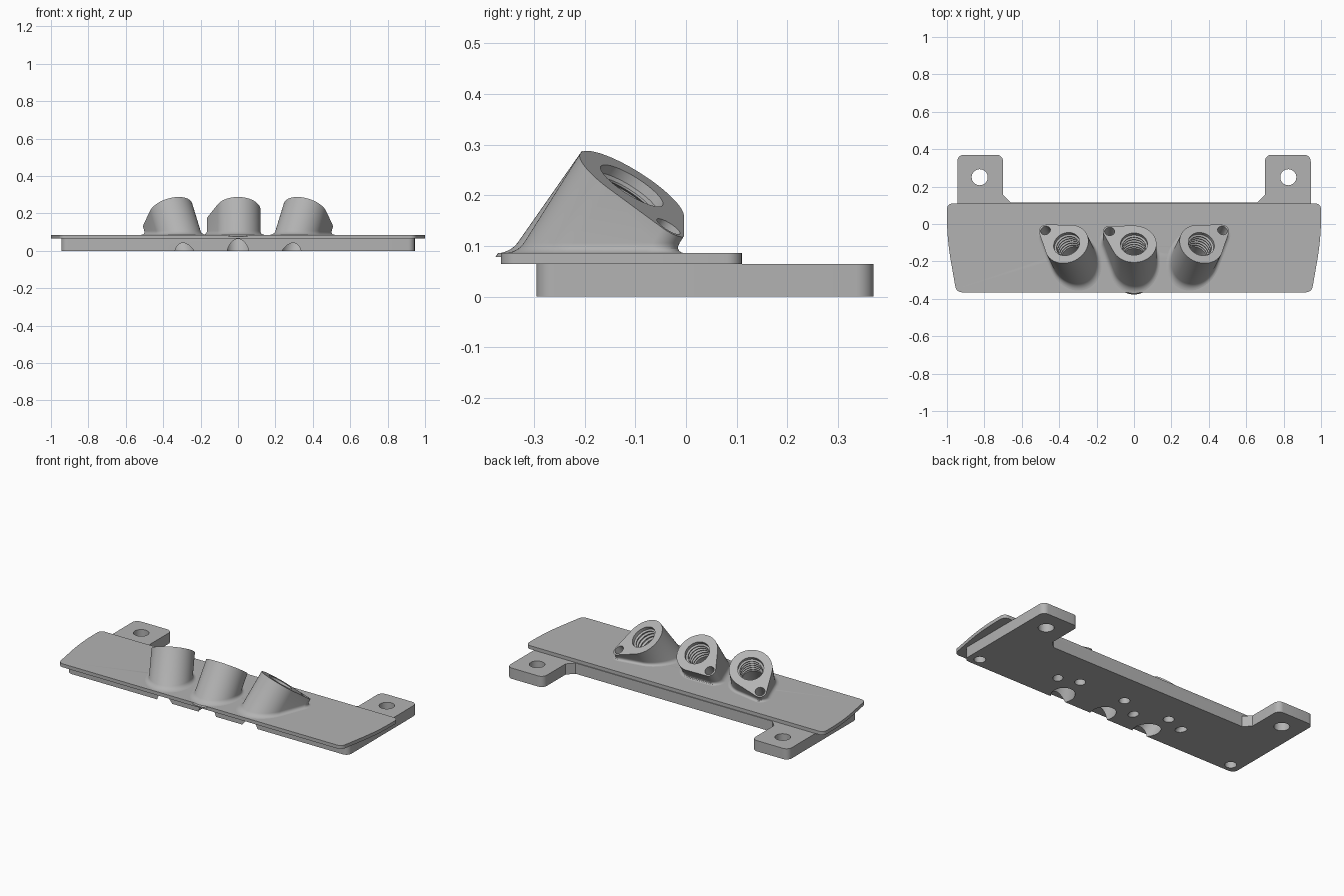
import bpy
import bmesh
from math import sin, cos, tan, pi, radians
from mathutils import Vector

if "Cube" in bpy.data.objects:
    bpy.data.objects.remove(bpy.data.objects["Cube"])

GREY = (0.45, 0.45, 0.45, 1)
grey = bpy.data.materials.new("plain_grey")
grey.use_nodes = True
grey.diffuse_color = GREY
grey.node_tree.nodes["Principled BSDF"].inputs["Base Color"].default_value = GREY

BASE_TOP, PLATE_TOP = 0.065, 0.086
TILT = radians(35)


def loft(bm, rings):
    """Skin a stack of equal rings and cap both ends."""
    loops = [[bm.verts.new(p) for p in ring] for ring in rings]
    n = len(loops[0])
    for a, b in zip(loops, loops[1:]):
        for i in range(n):
            j = (i + 1) % n
            bm.faces.new((a[i], a[j], b[j], b[i]))
    bm.faces.new(loops[0])
    bm.faces.new(loops[-1])


def make_object(name, bm):
    bmesh.ops.recalc_face_normals(bm, faces=bm.faces)
    mesh = bpy.data.meshes.new(name)
    bm.to_mesh(mesh)
    bm.free()
    mesh.materials.append(grey)
    obj = bpy.data.objects.new(name, mesh)
    bpy.context.collection.objects.link(obj)
    return obj


def rounded(corners, steps=8):
    """Outline with every (x, y, radius) corner replaced by an arc."""
    out = []
    for i, (x, y, r) in enumerate(corners):
        p = Vector((x, y))
        d0 = (Vector(corners[i - 1][:2]) - p).normalized()
        d1 = (Vector(corners[(i + 1) % len(corners)][:2]) - p).normalized()
        if r == 0:
            out.append(p)
            continue
        half = d0.angle(d1) / 2
        centre = p + (d0 + d1).normalized() * (r / sin(half))
        start = p + d0 * (r / tan(half)) - centre
        end = p + d1 * (r / tan(half)) - centre
        sweep = pi - 2 * half
        for k in range(steps + 1):
            t = k / steps
            out.append(centre + (start * sin((1 - t) * sweep) + end * sin(t * sweep)) / sin(sweep))
    return out


def slab(name, half_outline, z0, z1):
    """Extrude an outline mirrored across x."""
    mirrored = [(-x, y, r) for x, y, r in reversed(half_outline)]
    outline = rounded(half_outline + mirrored)
    bm = bmesh.new()
    loft(bm, [[(p.x, p.y, z) for p in outline] for z in (z0, z1)])
    return make_object(name, bm)


class Neck:
    """Frame of one tilted tube: centre of its top face, axis and face directions."""

    def __init__(self, name, x, yaw, lug):
        self.name = name
        self.lug = lug
        self.top = Vector((x, -0.107, 0.219))
        h = Vector((sin(yaw), cos(yaw), 0))
        self.u = Vector((cos(yaw), -sin(yaw), 0))
        self.v = h * cos(TILT) - Vector((0, 0, sin(TILT)))
        self.axis = h * sin(TILT) + Vector((0, 0, cos(TILT)))

    def at(self, u, v, t=0):
        return self.top + self.u * u + self.v * v + self.axis * t

    def ring(self, offset=0, z=None):
        """Teardrop around tube and lug, slid along the axis to height z."""
        points = []
        for i in range(96):
            a = 2 * pi * i / 96
            n = Vector((cos(a), sin(a)))
            c, r = max(((Vector((0, 0)), 0.12), (Vector(self.lug), 0.036)),
                       key=lambda k: k[0].dot(n) + k[1])
            q = c + n * (r + offset)
            p = self.at(q.x, q.y)
            if z is not None:
                p += self.axis * ((z - p.z) / self.axis.z)
            points.append(p)
        return points

    def body(self):
        fillet = 0.02
        rings = [self.ring()]
        for k in range(6):
            a = k * pi / 10
            rings.append(self.ring(fillet * (1 - cos(a)), PLATE_TOP + fillet * (1 - sin(a))))
        rings.append(self.ring(fillet, PLATE_TOP - 0.008))
        bm = bmesh.new()
        loft(bm, rings)
        return make_object(self.name, bm)

    def bore(self, bm, centre, profile, n=48):
        """Turned cutter along the axis from (radius, distance) pairs."""
        loft(bm, [[self.at(centre[0] + r * cos(2 * pi * i / n),
                           centre[1] + r * sin(2 * pi * i / n), t) for i in range(n)]
                  for r, t in profile])


def drill(bm, x, y, r, z0, z1, n=32):
    loft(bm, [[(x + r * cos(2 * pi * i / n), y + r * sin(2 * pi * i / n), z)
               for i in range(n)] for z in (z0, z1)])


# Base with two rear mounting tabs, and the overhanging cover plate
base = slab("base", [(0.945, -0.295, 0.035), (0.945, 0.37, 0.035), (0.70, 0.37, 0.035),
                     (0.70, 0.155, 0), (0.66, 0.115, 0)], 0, BASE_TOP)
plate = slab("cover_plate", [(0.95, -0.365, 0.035), (1.0, -0.08, 1.4), (1.0, 0.11, 0.03)],
             BASE_TOP, PLATE_TOP)

# Three tilted necks, each with a small lug
yaw = radians(26)
necks = [Neck("middle_neck", 0, 0, (-0.13, 0.082)),
         Neck("left_neck", 0.36, yaw, (0.07, 0.14)),
         Neck("right_neck", -0.36, -yaw, (-0.07, 0.14))]
bodies = [neck.body() for neck in necks]

# Threaded bores and lug holes
thread = [(0.072, 0.05), (0.072, -0.02)]
for k in range(5):
    t = -0.02 - 0.022 * k
    thread += [(0.062, t - 0.005), (0.062, t - 0.009), (0.073, t - 0.015), (0.073, t - 0.021)]
thread += [(0.065, -0.135), (0.065, -0.45)]
cut = bmesh.new()
for neck in necks:
    neck.bore(cut, (0, 0), thread)
    neck.bore(cut, neck.lug, [(0.027, 0.05), (0.027, -0.4)], 24)

# Tab holes, blind corner holes and blind pin holes
for side in (-1, 1):
    drill(cut, side * 0.825, 0.25, 0.043, -0.05, 0.1)
    drill(cut, side * 0.878, -0.24, 0.032, -0.05, 0.045)
for x in (-0.31, 0, 0.31):
    drill(cut, x, -0.08, 0.03, -0.05, 0.045)
cutter = make_object("hole_cutter", cut)
cutter.hide_render = True

# Cut the holes and shade
for obj in [base, plate] + bodies:
    bpy.ops.object.select_all(action="DESELECT")
    obj.select_set(True)
    bpy.context.view_layer.objects.active = obj
    mod = obj.modifiers.new("holes", "BOOLEAN")
    mod.operation = "DIFFERENCE"
    mod.solver = "EXACT"
    mod.object = cutter
    bpy.ops.object.modifier_apply(modifier=mod.name)
    bpy.ops.object.shade_smooth_by_angle(angle=radians(30))
bpy.data.objects.remove(cutter)
